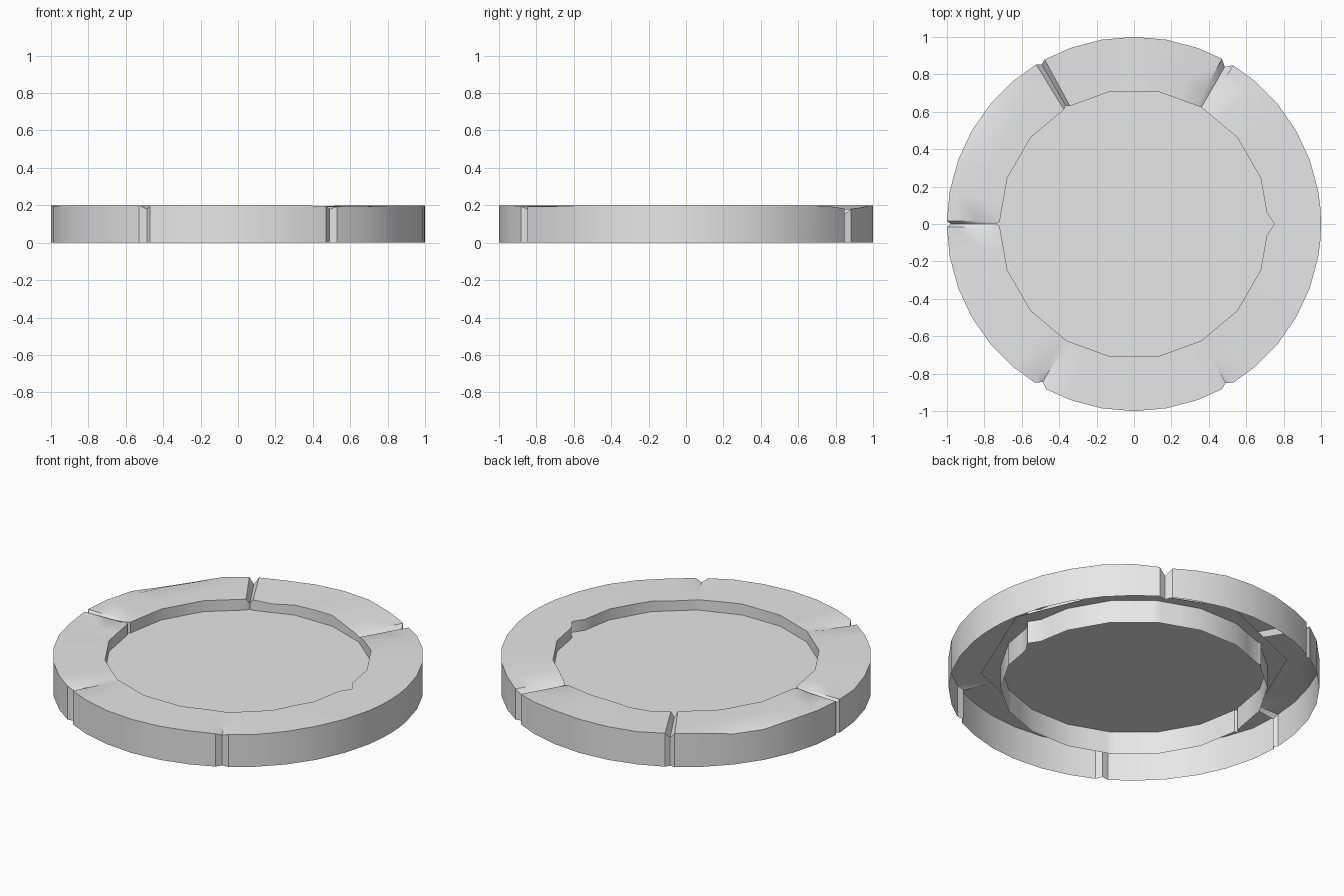
import bpy, bmesh
from math import radians, sin, cos, pi

cube = bpy.data.objects.get("Cube")
if cube:
    bpy.data.objects.remove(cube, do_unlink=True)

HEIGHT, FLOOR, R_IN, R_OUT = 0.2, 0.135, 0.72, 1.0

stone = bpy.data.materials.new("pale_stone")
stone.use_nodes = True
stone.diffuse_color = (0.8, 0.8, 0.8, 1)
stone.node_tree.nodes["Principled BSDF"].inputs["Base Color"].default_value = (0.8, 0.8, 0.8, 1)

# Joints between the six stones:
# angle: (half width, outer notch, inner notch, outer drop, inner drop)
JOINTS = {
    0: (5, 0.0, 0.03, 0.0, 0.0),
    60: (2, 0.03, 0.0, 0.035, 0.012),
    120: (1.5, 0.015, 0.01, 0.035, 0.03),
    180: (1, 0.02, 0.02, 0.03, 0.0),
    240: (2, 0.025, 0.0, 0.02, 0.0),
    300: (2, 0.02, 0.0, 0.015, 0.0),
}
# Worn hollows: angle, reach to each side, depth at outer rim, depth at inner rim
HOLLOWS = [(62, 18, 0.02, 0.025), (108, 14, 0.006, 0.015),
           (308, 22, 0.008, 0.006), (188, 10, 0.008, 0.0)]


def make_object(name, bm):
    mesh = bpy.data.meshes.new(name)
    bm.to_mesh(mesh)
    bm.free()
    mesh.materials.append(stone)
    ob = bpy.data.objects.new(name, mesh)
    bpy.context.collection.objects.link(ob)
    return ob


def drop(angle, t):
    """Wear of the top face; t runs from the inner rim to the outer rim."""
    depth = 0
    for centre, reach, outer, inner in HOLLOWS:
        d = abs(angle - centre) / reach
        if d < 1:
            depth += (inner + (outer - inner) * t) * (0.5 + 0.5 * cos(pi * d))
    if angle in JOINTS:
        outer, inner = JOINTS[angle][3:]
        depth += inner + (outer - inner) * t
    return depth


def column(bm, angle):
    """One slice of the ring, from the outer foot over the top to the inner foot."""
    notch_out, notch_in = JOINTS[angle][1:3] if angle in JOINTS else (0, 0)
    r_out = R_OUT - notch_out
    # The inner wall is an eighteen-sided polygon
    off = (angle + 10) % 20 - 10
    r_in = R_IN * cos(radians(10)) / cos(radians(10 - abs(off))) + notch_in
    a = radians(angle)

    def point(r, z):
        return bm.verts.new((r * cos(a), r * sin(a), z))

    rim = 0.018 if angle in (140, 150) else 0.0
    verts = [point(r_out, 0), point(r_out, HEIGHT - drop(angle, 1) - rim)]
    for t in (0.85, 0.4, 0):
        verts.append(point(r_in + (r_out - r_in) * t, HEIGHT - drop(angle, t)))
    verts.append(point(r_in, 0))
    return verts


# Ring of worn stones, open underneath
angles = set(range(0, 360, 10))
for joint, values in JOINTS.items():
    angles |= {(joint - values[0]) % 360, joint + values[0]}
bm = bmesh.new()
columns = [column(bm, a) for a in sorted(angles)]
for here, after in zip(columns, columns[1:] + columns[:1]):
    for i in range(len(here) - 1):
        bm.faces.new((here[i], after[i], after[i + 1], here[i + 1]))
ring = make_object("stone_ring", bm)
bpy.ops.object.select_all(action="DESELECT")
ring.select_set(True)
bpy.context.view_layer.objects.active = ring
bpy.ops.object.shade_smooth_by_angle(angle=radians(30))

# Thin octagonal floor that runs in under the ring
bm = bmesh.new()
bm.faces.new([bm.verts.new((0.83 * cos(i * pi / 4), 0.83 * sin(i * pi / 4), FLOOR))
              for i in range(8)])
make_object("floor_plate", bm)
